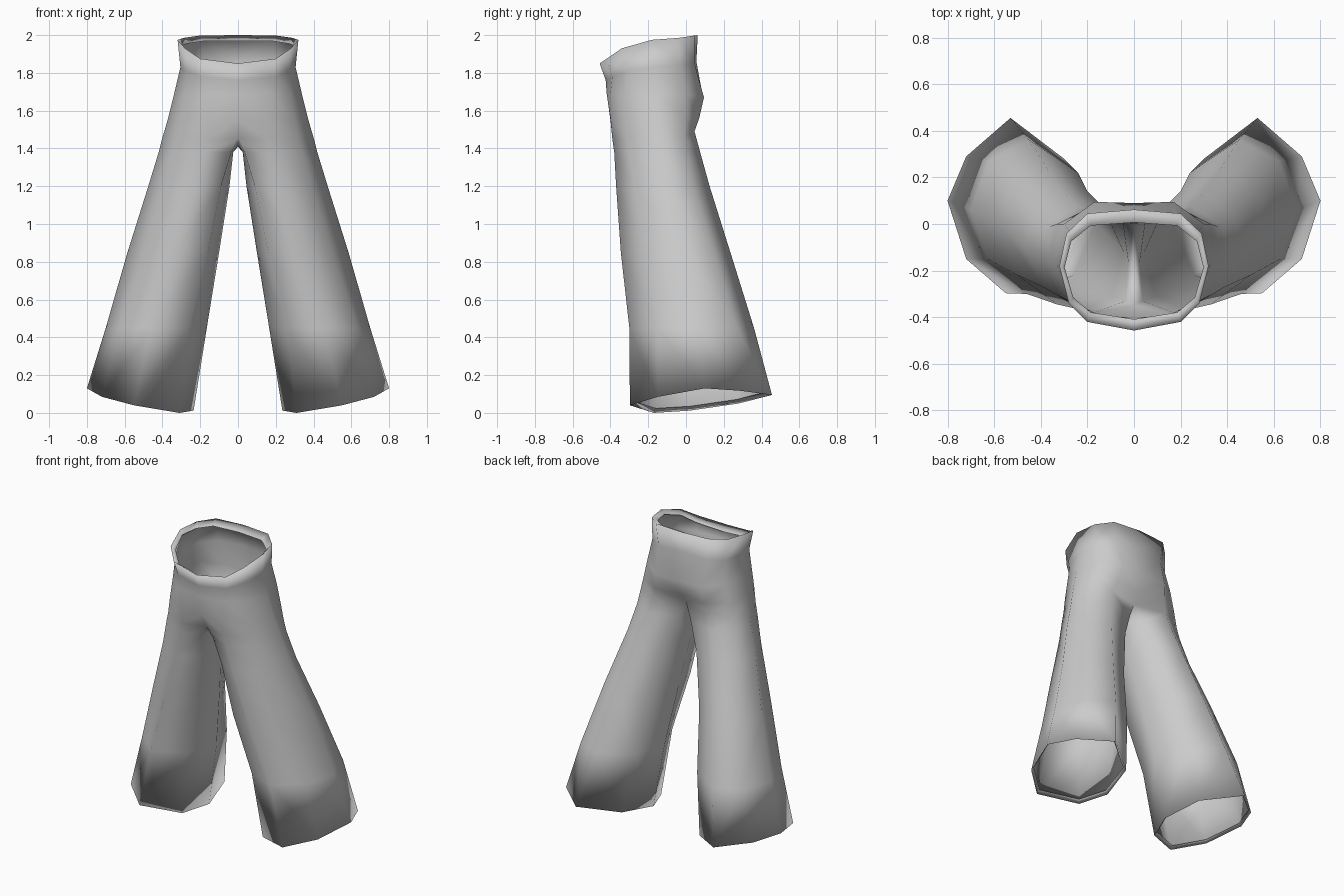
import bpy, bmesh
from mathutils import Vector

if "Cube" in bpy.data.objects:
    bpy.data.objects.remove(bpy.data.objects["Cube"])

# Half rings of the torso, front centre -> side -> back centre: (x, y, z)
TORSO = [
    [(0, -.457, 1.85), (.2, -.42, 1.875), (.28, -.34, 1.93), (.32, -.18, 1.975), (.29, -.04, 1.985), (.2, .045, 1.998), (0, .062, 2)],
    [(0, -.425, 1.76), (.19, -.39, 1.78), (.27, -.31, 1.81), (.305, -.17, 1.83), (.28, -.03, 1.84), (.18, .045, 1.85), (0, .055, 1.86)],
    [(0, -.42, 1.69), (.17, -.4, 1.69), (.28, -.32, 1.69), (.338, -.16, 1.69), (.3, 0, 1.69), (.17, .095, 1.67), (0, .09, 1.67)],
    [(0, -.4, 1.55), (.16, -.4, 1.56), (.3, -.32, 1.56), (.37, -.15, 1.56), (.33, 0, 1.56), (.19, .07, 1.56), (0, .05, 1.56)],
]
# Crotch ring: same half ring closed by one point under the middle
CROTCH = [(0, -.35, 1.45), (.15, -.39, 1.45), (.32, -.31, 1.45), (.402, -.13, 1.45), (.36, -.01, 1.46), (.22, .045, 1.49), (0, 0, 1.49), (0, -.17, 1.41)]
# Leg rings, (x, y) around the leg at one height
LEG = [
    (1.38, [(.035, -.33), (.17, -.38), (.34, -.3), (.42, -.12), (.375, 0), (.24, .075), (.05, .02), (.025, -.16)]),
    (1.2, [(.09, -.31), (.22, -.37), (.39, -.27), (.475, -.09), (.42, .04), (.29, .125), (.13, .07), (.045, -.12)]),
    (.85, [(.16, -.28), (.33, -.345), (.5, -.22), (.585, 0), (.52, .15), (.37, .235), (.2, .14), (.1, -.06)]),
    (.45, [(.26, -.22), (.46, -.3), (.63, -.15), (.7, .06), (.62, .27), (.45, .36), (.24, .22), (.165, 0)]),
]
# Slanted hem
HEM = [(.31, -.17, 0), (.55, -.297, .04), (.72, -.15, .085), (.8, .1, .13), (.72, .29, .117), (.53, .455, .095), (.3, .28, .05), (.235, .02, .012)]

bm = bmesh.new()


def ring(points):
    return [bm.verts.new(p) for p in points]


def bridge(a, b, closed):
    n = len(a)
    for i in range(n if closed else n - 1):
        j = (i + 1) % n
        bm.faces.new((a[i], b[i], b[j], a[j]))


# Waistband with a lip folded inward
lip = [(x * .93, -.215 + (y + .215) * .8, z - .03) for x, y, z in TORSO[0]]
rows = [ring(p) for p in [lip] + TORSO]
for a, b in zip(rows, rows[1:]):
    bridge(a, b, False)

# Seat into the leg
crotch = ring(CROTCH)
bridge(rows[-1], crotch[:7], False)

# Flared leg with a narrow fold inside the hem
centre = sum((Vector(p) for p in HEM), Vector()) / 8
fold = [Vector(p).lerp(centre, .06) + Vector((0, 0, .02)) for p in HEM]
legs = [crotch] + [ring([(x, y, z) for x, y in pts]) for z, pts in LEG] + [ring(HEM), ring(fold)]
for a, b in zip(legs, legs[1:]):
    bridge(a, b, True)

# Mirror the half and weld the centre seam
geom = bm.verts[:] + bm.edges[:] + bm.faces[:]
bmesh.ops.mirror(bm, geom=geom, axis='X', merge_dist=.0005)
bmesh.ops.remove_doubles(bm, verts=bm.verts[:], dist=.0005)
bmesh.ops.recalc_face_normals(bm, faces=bm.faces[:])
# Outside faces must point away from the body
side = max((f for f in bm.faces if .5 < f.calc_center_median().z < 1.2), key=lambda f: f.calc_center_median().x)
if side.normal.x < 0:
    bmesh.ops.reverse_faces(bm, faces=bm.faces[:])

mesh = bpy.data.meshes.new("trousers")
bm.to_mesh(mesh)
bm.free()
for p in mesh.polygons:
    p.use_smooth = True
cloth = bpy.data.materials.new("grey_cloth")
cloth.diffuse_color = (.6, .6, .6, 1)
cloth.use_nodes = True
cloth.node_tree.nodes["Principled BSDF"].inputs["Base Color"].default_value = cloth.diffuse_color
mesh.materials.append(cloth)
bpy.context.collection.objects.link(bpy.data.objects.new("trousers", mesh))
